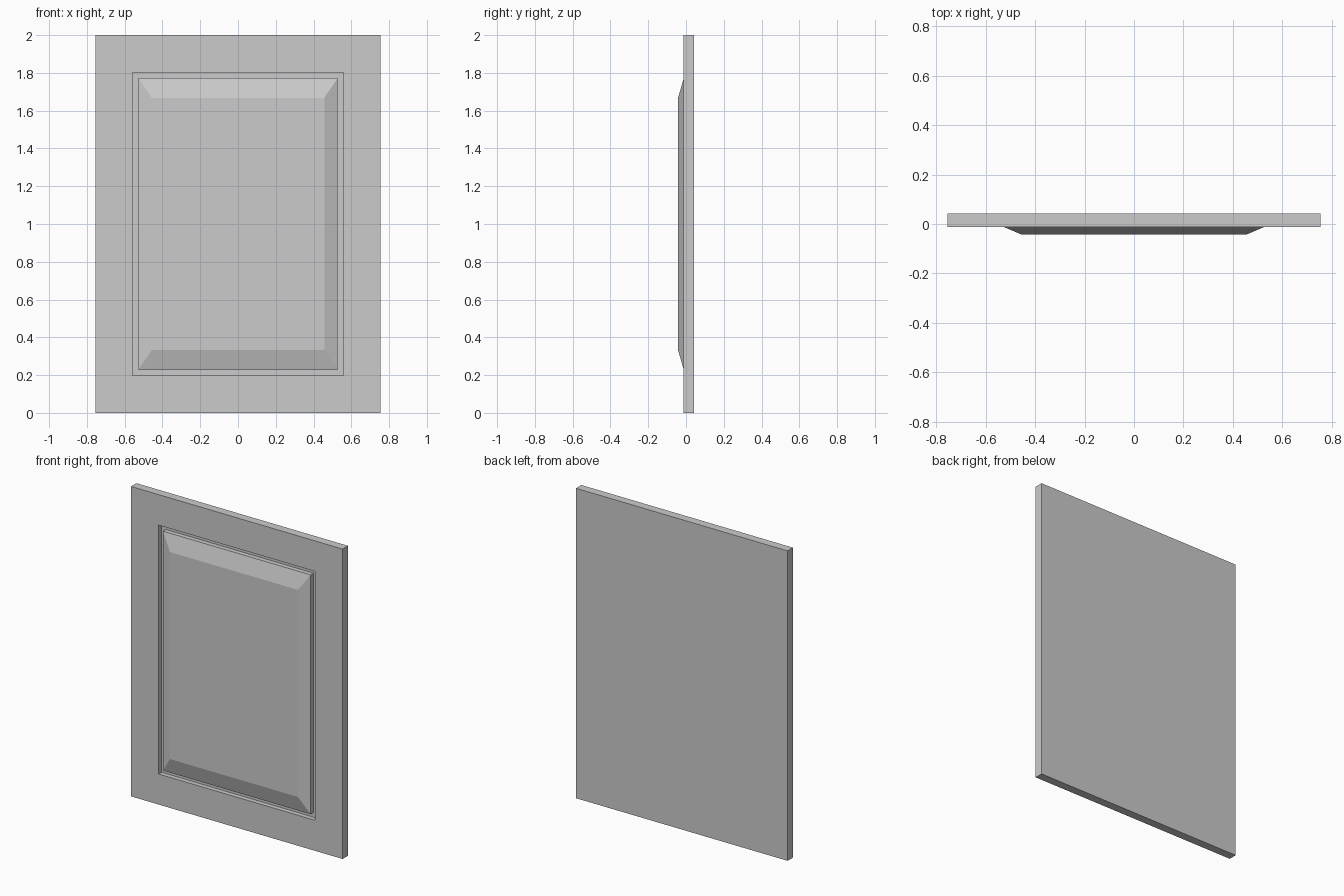
import bpy
import bmesh

# Remove the default cube
cube = bpy.data.objects.get("Cube")
if cube:
    bpy.data.objects.remove(cube, do_unlink=True)

# Single grey paint
GREY = (0.6, 0.6, 0.6, 1)
paint = bpy.data.materials.new("grey_paint")
paint.use_nodes = True
paint.diffuse_color = GREY
paint.node_tree.nodes["Principled BSDF"].inputs["Base Color"].default_value = GREY

HALF_WIDTH, HEIGHT = 0.755, 2.0
BACK, FACE = 0.043, -0.012
GROOVE_FLOOR, PANEL_FRONT = 0.018, -0.042

# Each ring is (inset from the door edge, depth), from the back edge to the panel
RINGS = [
    (0, BACK),
    (0, FACE),
    (0.197, FACE),
    (0.197, GROOVE_FLOOR),
    (0.228, GROOVE_FLOOR),
    (0.228, FACE),
    ((0.298, 0.332), PANEL_FRONT),
]


def add_ring(bm, inset, y):
    """Rectangle of vertices, counter-clockwise seen from the front."""
    ix, iz = inset if isinstance(inset, tuple) else (inset, inset)
    x, low, high = HALF_WIDTH - ix, iz, HEIGHT - iz
    return [bm.verts.new((px, y, pz))
            for px, pz in ((-x, low), (x, low), (x, high), (-x, high))]


# Door slab with a routed groove and raised, bevelled centre panel
bm = bmesh.new()
loops = [add_ring(bm, inset, y) for inset, y in RINGS]
for outer, inner in zip(loops, loops[1:]):
    for i in range(4):
        j = (i + 1) % 4
        bm.faces.new((outer[i], outer[j], inner[j], inner[i]))
bm.faces.new(loops[-1])
bm.faces.new(reversed(loops[0]))
bmesh.ops.recalc_face_normals(bm, faces=bm.faces)

mesh = bpy.data.meshes.new("cabinet_door")
bm.to_mesh(mesh)
bm.free()
mesh.materials.append(paint)
door = bpy.data.objects.new("cabinet_door", mesh)
bpy.context.collection.objects.link(door)
